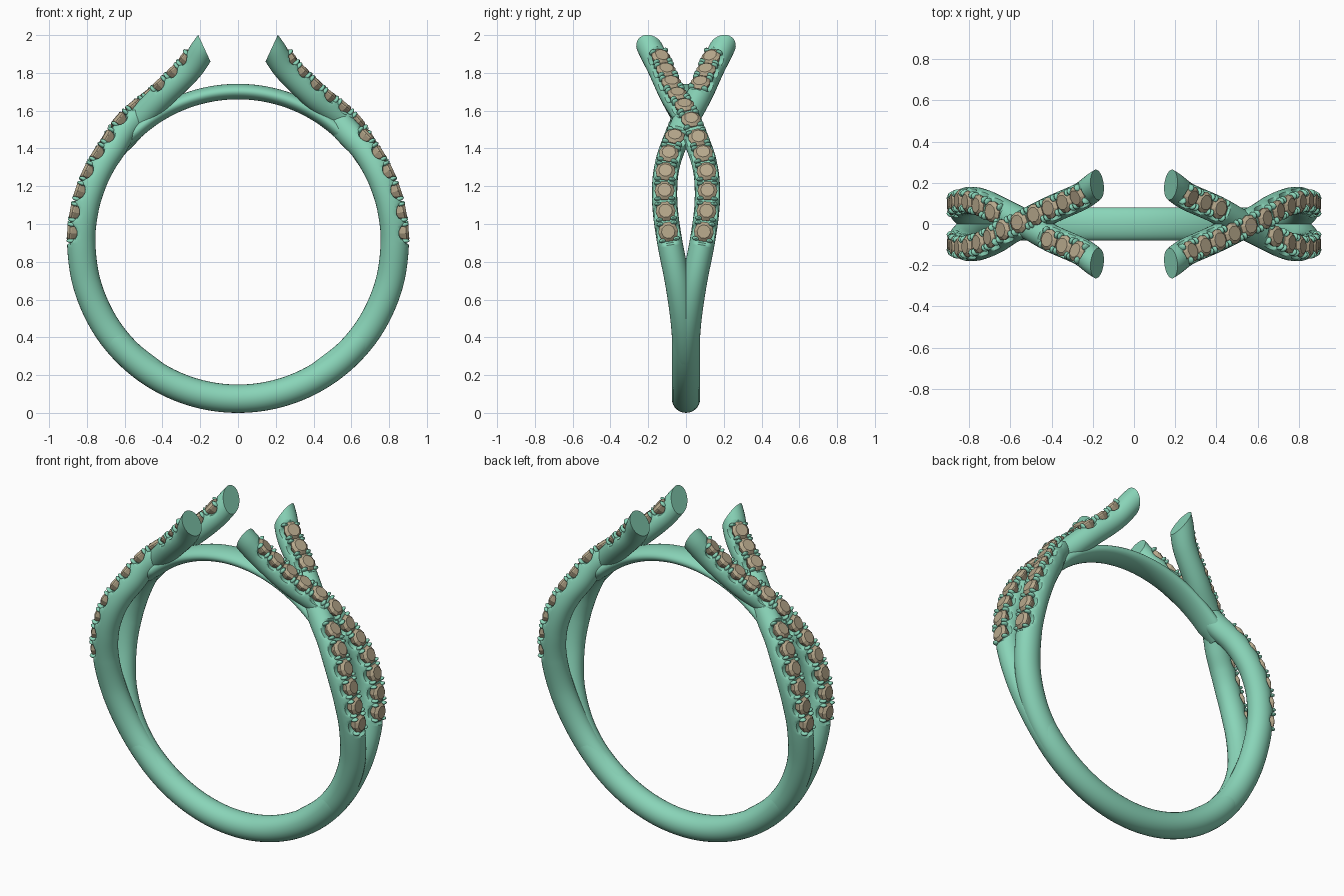
import bpy, bmesh, math
from mathutils import Vector, Matrix

if "Cube" in bpy.data.objects:
    bpy.data.objects.remove(bpy.data.objects["Cube"])

CZ = 0.905                      # height of the ring centre
STEP, SIDES = 0.008, 28


def material(name, col):
    m = bpy.data.materials.new(name)
    m.diffuse_color = (*col, 1)
    m.use_nodes = True
    m.node_tree.nodes["Principled BSDF"].inputs["Base Color"].default_value = m.diffuse_color
    return m


METAL = material("green_metal", (0.25, 0.66, 0.48))
STONE = material("tan_stone", (0.47, 0.39, 0.26))


def loft(bm, rings):
    rows = [[bm.verts.new(p) for p in r] for r in rings]
    n = len(rows[0])
    for a, b in zip(rows, rows[1:]):
        for i in range(n):
            bm.faces.new((a[i], a[(i + 1) % n], b[(i + 1) % n], b[i]))
    bm.faces.new(rows[0][::-1])
    bm.faces.new(rows[-1])


def finish(bm, name, mat, smooth=True):
    bmesh.ops.recalc_face_normals(bm, faces=bm.faces[:])
    me = bpy.data.meshes.new(name)
    bm.to_mesh(me)
    bm.free()
    me.materials.append(mat)
    if smooth:
        me.shade_smooth()
        me.set_sharp_from_angle(angle=math.radians(40))
    ob = bpy.data.objects.new(name, me)
    bpy.context.collection.objects.link(ob)
    return ob


def opposite(ob, name):
    # half-turn copy on the other side of the ring
    c = bpy.data.objects.new(name, ob.data)
    c.rotation_euler.z = math.pi
    bpy.context.collection.objects.link(c)


def polar(deg, r, y=0):
    a = math.radians(deg)
    return Vector((r * math.cos(a), y, CZ + r * math.sin(a)))


def resample(pts):
    # smooth curve through the points, evenly spaced
    p = [2 * pts[0] - pts[1]] + pts + [2 * pts[-1] - pts[-2]]
    dense = []
    for i in range(1, len(p) - 2):
        a, b, c, d = p[i - 1:i + 3]
        for k in range(60):
            t = k / 60
            dense.append(0.5 * (2 * b + (c - a) * t + (2 * a - 5 * b + 4 * c - d) * t * t
                                + (3 * b - a - 3 * c + d) * t ** 3))
    out, travelled = [dense[0]], 0
    for a, b in zip(dense, dense[1:]):
        travelled += (b - a).length
        if travelled >= STEP:
            out.append(b)
            travelled -= STEP
    return out


def frames(path):
    res = []
    for i, p in enumerate(path):
        t = (path[min(i + 1, len(path) - 1)] - path[max(i - 1, 0)]).normalized()
        r = Vector((p.x, 0, p.z - CZ))
        n = (r - t * r.dot(t)).normalized()
        res.append((p, t, t.cross(n), n))
    return res


def arc_band(name, a0, a1, r, half_w, half_h, fade):
    # elliptical bar along part of the ring, slimmer at both ends
    bm, rings, steps = bmesh.new(), [], 90
    for k in range(steps + 1):
        ang = a0 + (a1 - a0) * k / steps
        e = min(1, 0.75 + 0.25 * min(ang - a0, a1 - ang) / fade)
        rings.append([polar(ang, r + e * half_h * math.sin(u), e * half_w * math.cos(u))
                      for u in (2 * math.pi * j / SIDES for j in range(SIDES))])
    loft(bm, rings)
    return finish(bm, name, METAL)


arc_band("shank", 200, 340, 0.83, 0.075, 0.075, 18)
arc_band("top_bridge", 41, 139, 0.796, 0.081, 0.041, 6)

# strand path: angle, radius, sideways offset
PATH = [(-58, .83, 0), (-44, .83, .004), (-30, .83, .015), (-15, .83, .044), (0, .83, .086),
        (12, .83, .11), (22, .83, .112), (30, .83, .097), (37, .83, .07), (44, .833, .035),
        (51, .842, 0), (62.7, .872, -.07), (74.4, .95, -.135), (80, 1.041, -.19),
        (83.8, 1.111, -.225)]


def strand(label, side, lift):
    pts = [polar(a, r + (lift if 40 < a < 56 else 0), side * y) for a, r, y in PATH]
    fr = frames(resample(pts))
    first = next(i for i, f in enumerate(fr) if f[0].z > 0.95)
    last = next(i for i, f in enumerate(fr) if f[0].z > 1.845)
    count = round((last - first) * STEP / 0.108)
    pitch = (last - first) / count
    under = lift < 0

    def hidden(i):
        return under and abs(fr[i][0].y) < 0.05 and fr[i][0].z > 1.3

    seats = [round(first + pitch * k) for k in range(count + 1)]
    seats = [i for i in seats if not hidden(i)]

    # tube with scalloped seats along its outer side
    bm, rings = bmesh.new(), []
    for i, (p, t, b, n) in enumerate(fr):
        g = min(1, max(0, (i - first) / (last - first)))
        top = 1.0
        d = min(abs(i - s) for s in seats) * STEP
        if d < 0.06:
            top = 0.057 - (0.035 * math.sqrt(1 - (d / 0.04) ** 2) if d < 0.04 else 0)
        ring = []
        for j in range(SIDES):
            u = 2 * math.pi * j / SIDES
            h = min((0.075 - 0.008 * g) * math.sin(u), top)
            ring.append(p + b * 0.067 * math.cos(u) + n * h)
        rings.append(ring)
    loft(bm, rings)
    cut = bmesh.ops.bisect_plane(bm, geom=bm.verts[:] + bm.edges[:] + bm.faces[:],
                                 plane_co=(0.178, 0, 1.93), plane_no=(-0.907, 0, 0.42),
                                 clear_outer=True)
    rim = [e for e in cut["geom_cut"] if isinstance(e, bmesh.types.BMEdge)]
    bmesh.ops.contextual_create(bm, geom=rim)
    opposite(finish(bm, label + "_strand_right", METAL), label + "_strand_left")

    # faceted stones
    bm = bmesh.new()
    profile = [(.01, 0), (.034, .02), (.053, .054), (.053, .061), (.036, .075)]
    for i in seats:
        p, t, b, n = fr[i]
        loft(bm, [[p + n * h + r * (t * math.cos(u) + b * math.sin(u))
                   for u in (math.pi * (j + .5) / 5 for j in range(10))] for r, h in profile])
    opposite(finish(bm, label + "_stones_right", STONE, False), label + "_stones_left")

    # small claws holding each stone at four corners
    bm = bmesh.new()
    for i in seats:
        for sa in (-1, 1):
            for sb in (-1, 1):
                p, t, b, n = fr[i + sa * round(0.037 / STEP)]
                m = Matrix((t * 0.011, b * 0.019, n * 0.024)).transposed().to_4x4()
                m.translation = p + b * sb * 0.037 + n * 0.055
                bmesh.ops.create_icosphere(bm, subdivisions=2, radius=1, matrix=m)
    opposite(finish(bm, label + "_claws_right", METAL), label + "_claws_left")


strand("upper", 1, 0.014)
strand("lower", -1, -0.01)
